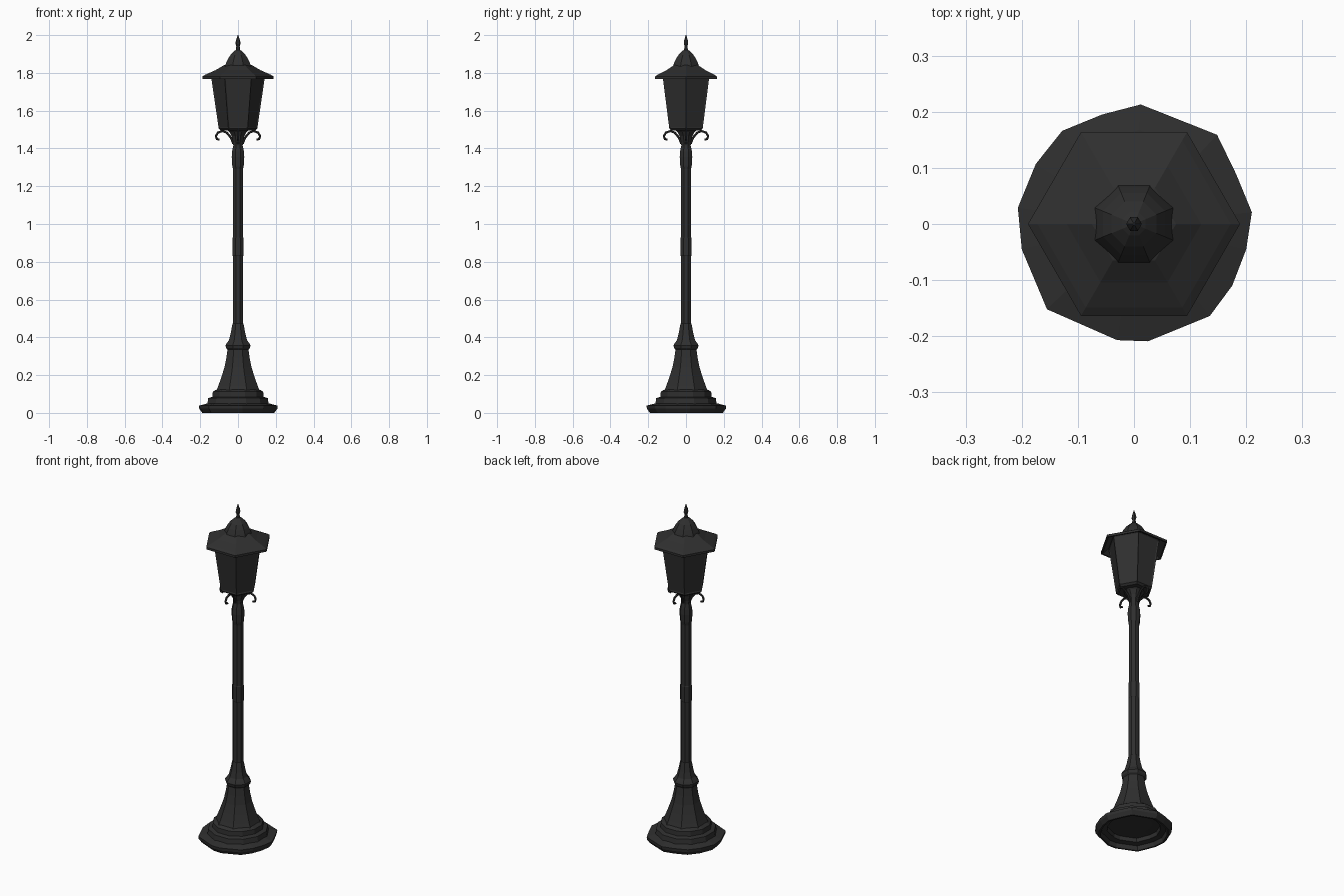
import bpy, bmesh, math

if "Cube" in bpy.data.objects:
    bpy.data.objects.remove(bpy.data.objects["Cube"])

iron = bpy.data.materials.new("black_iron")
iron.diffuse_color = (0.028, 0.028, 0.028, 1)
iron.use_nodes = True
iron.node_tree.nodes["Principled BSDF"].inputs["Base Color"].default_value = iron.diffuse_color


def finish(name, bm):
    bmesh.ops.recalc_face_normals(bm, faces=bm.faces)
    me = bpy.data.meshes.new(name)
    bm.to_mesh(me)
    bm.free()
    me.materials.append(iron)
    ob = bpy.data.objects.new(name, me)
    bpy.context.collection.objects.link(ob)
    return ob


def lathe(name, profile, sides=8, phase=0.0, outline=None, panels=False):
    """Stack rings from a (radius, z) profile; outline gives an uneven unit ring."""
    if outline is None:
        outline = [(math.cos(phase + 2 * math.pi * i / sides),
                    math.sin(phase + 2 * math.pi * i / sides)) for i in range(sides)]
    n = len(outline)
    bm = bmesh.new()
    rings = [[bm.verts.new((r * x, r * y, z)) for x, y in outline] for r, z in profile]
    walls = []
    for a, b in zip(rings, rings[1:]):
        for i in range(n):
            j = (i + 1) % n
            walls.append(bm.faces.new((a[i], a[j], b[j], b[i])))
    bm.faces.new(rings[0][::-1])
    bm.faces.new(rings[-1])
    bmesh.ops.recalc_face_normals(bm, faces=bm.faces)
    if panels:
        tall = [f for f in walls if f.calc_area() > 0.02]
        bmesh.ops.inset_individual(bm, faces=tall, thickness=0.009, depth=-0.004)
    return finish(name, bm)


E = math.pi / 8   # half step of an octagon

# Uneven foot plate, hollow underneath
foot = [(.21, .021), (.182, .089), (.148, .159), (.012, .213), (-.057, .195),
        (-.128, .166), (-.175, .107), (-.207, .029), (-.2, -.045), (-.155, -.152),
        (-.03, -.207), (.025, -.209), (.135, -.164), (.175, -.11), (.2, -.045)]
lathe("foot_plate",
      [(.06, .12), (.09, .10), (.11, .06), (.14, .055), (.145, .03), (.175, .025),
       (.182, .0), (.192, .0), (.208, .022), (.21, .038), (.165, .05), (.10, .055)],
      outline=[(x / .21, y / .21) for x, y in foot])

# Stepped tiers; inner profile keeps them hollow
lathe("base_tiers",
      [(.09, .11), (.11, .065), (.15, .05), (.168, .045), (.163, .078), (.14, .085),
       (.138, .112), (.122, .122), (.10, .125)], sides=12, phase=math.pi / 12)

# Flared pedestal with ring
lathe("pedestal",
      [(.125, .115), (.112, .145), (.095, .19), (.078, .24), (.067, .29), (.060, .335),
       (.068, .343), (.072, .358), (.064, .37), (.052, .385), (.042, .42), (.032, .47),
       (.028, .475)], phase=E)

# Post and its middle sleeve
lathe("post", [(.030, .46), (.029, 1.33)], phase=E)
lathe("post_sleeve", [(.029, .83), (.032, .835), (.032, .925), (.029, .93)], phase=E)

# Neck bulge and funnel carrying the lantern
lathe("neck",
      [(.029, 1.29), (.033, 1.31), (.036, 1.355), (.034, 1.385), (.027, 1.415),
       (.028, 1.435), (.036, 1.465), (.050, 1.488), (.066, 1.503)], phase=E)

# Four curled brackets
path = [(.024, 1.425), (.038, 1.458), (.060, 1.484), (.084, 1.492), (.106, 1.484),
        (.117, 1.466), (.112, 1.450), (.098, 1.447)]
for k in range(4):
    c, s = math.cos(k * math.pi / 2), math.sin(k * math.pi / 2)
    bm = bmesh.new()
    rings = []
    for i, (r, z) in enumerate(path):
        p, q = path[max(i - 1, 0)], path[min(i + 1, len(path) - 1)]
        d = math.hypot(q[0] - p[0], q[1] - p[1])
        nx, nz = -(q[1] - p[1]) / d, (q[0] - p[0]) / d
        ring = []
        for a in range(6):
            u, v = .006 * math.cos(a * math.pi / 3), .006 * math.sin(a * math.pi / 3)
            rr = r + nx * u
            ring.append(bm.verts.new((c * rr - s * v, s * rr + c * v, z + nz * u)))
        rings.append(ring)
    for a, b in zip(rings, rings[1:]):
        for i in range(6):
            j = (i + 1) % 6
            bm.faces.new((a[i], a[j], b[j], b[i]))
    bm.faces.new(rings[0][::-1])
    bm.faces.new(rings[-1])
    finish("bracket_%d" % (k + 1), bm)

# Six-sided lantern body with inset panes
lathe("lantern_body", [(.090, 1.495), (.102, 1.505), (.144, 1.79)], sides=6, panels=True)

# Hexagonal roof with a recessed underside
lathe("roof",
      [(.10, 1.80), (.15, 1.793), (.180, 1.768), (.189, 1.768), (.189, 1.781),
       (.172, 1.791), (.120, 1.814), (.075, 1.840), (.06, 1.843)], sides=6)

# Roof dome and finial
lathe("roof_dome",
      [(.076, 1.832), (.070, 1.848), (.060, 1.870), (.043, 1.895), (.022, 1.915),
       (.012, 1.922)], phase=E)
lathe("finial",
      [(.012, 1.915), (.010, 1.935), (.009, 1.942), (.014, 1.955), (.011, 1.972),
       (.002, 2.0)], sides=6)
